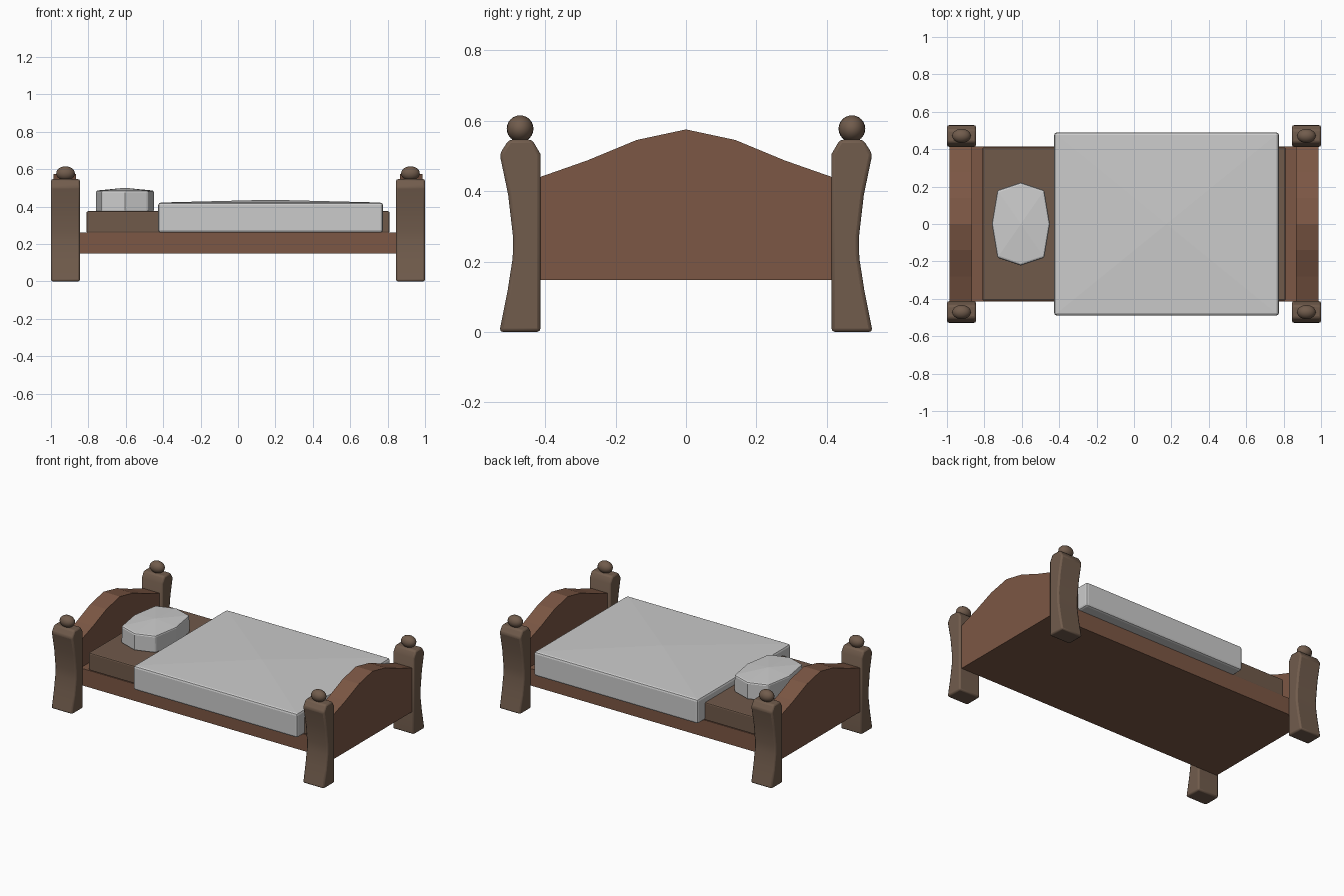
import bpy, bmesh

if "Cube" in bpy.data.objects:
    bpy.data.objects.remove(bpy.data.objects["Cube"])


def material(name, rgb):
    m = bpy.data.materials.new(name)
    m.diffuse_color = (*rgb, 1)
    m.use_nodes = True
    m.node_tree.nodes["Principled BSDF"].inputs["Base Color"].default_value = m.diffuse_color
    return m


WOOD = material("red_wood", (0.20, 0.095, 0.058))
POST = material("post_wood", (0.165, 0.107, 0.073))
SHEET = material("mattress_cloth", (0.16, 0.10, 0.068))


def prism(name, outline, axis, lo, hi, mat=None, bevel=0, mirror=None, peak=None):
    """Extrude a 2D outline along x or z; peak raises a centre point on the top."""
    def at(p, t):
        return (t, *p) if axis == 'x' else (*p, t)
    bm = bmesh.new()
    bottom = [bm.verts.new(at(p, lo)) for p in outline]
    top = [bm.verts.new(at(p, hi)) for p in outline]
    bm.faces.new(bottom)
    cap = bm.faces.new(top)
    n = len(outline)
    for i in range(n):
        j = (i + 1) % n
        bm.faces.new((bottom[i], bottom[j], top[j], top[i]))
    if peak:
        centre = bmesh.ops.poke(bm, faces=[cap])['verts'][0]
        centre.co.z = peak
    bmesh.ops.recalc_face_normals(bm, faces=bm.faces)
    mesh = bpy.data.meshes.new(name)
    bm.to_mesh(mesh)
    bm.free()
    ob = bpy.data.objects.new(name, mesh)
    bpy.context.collection.objects.link(ob)
    if mat:
        mesh.materials.append(mat)
    if bevel:
        b = ob.modifiers.new("soft_edges", 'BEVEL')
        b.width, b.segments = bevel, 2
        b.limit_method, b.angle_limit = 'ANGLE', 0.7
    if mirror:
        add_mirror(ob, mirror)
    return ob


def add_mirror(ob, axes):
    m = ob.modifiers.new("mirror", 'MIRROR')
    m.use_axis = axes
    m.use_clip = False
    m.use_mirror_merge = False


def rect(x0, x1, y):
    return [(x0, -y), (x1, -y), (x1, y), (x0, y)]


def smooth(ob, angle=0.6):
    bpy.ops.object.select_all(action='DESELECT')
    ob.select_set(True)
    bpy.context.view_layer.objects.active = ob
    bpy.ops.object.shade_smooth_by_angle(angle=angle)


# Four posts, concave on the outside and straight towards the boards
post_outline = [(0.413, 0), (0.53, 0), (0.506, 0.12), (0.492, 0.21),
                (0.491, 0.27), (0.505, 0.39), (0.529, 0.505), (0.503, 0.546),
                (0.437, 0.546), (0.413, 0.505)]
post = prism("corner_posts", post_outline, 'x', 0.845, 1.0, POST, 0.01,
             (True, True, False))
smooth(post)

# Ball finials
bpy.ops.mesh.primitive_uv_sphere_add(segments=20, ring_count=12, radius=1)
ball = bpy.context.object
ball.name = "post_finials"
for v in ball.data.vertices:
    v.co = (0.922 + v.co.x * 0.05, 0.471 + v.co.y * 0.038, 0.577 + v.co.z * 0.038)
ball.data.materials.append(POST)
add_mirror(ball, (True, True, False))
smooth(ball, 1.0)

# Arched end boards with a cap rail following the arch
half = [(0.414, 0.44), (0.28, 0.487), (0.14, 0.545)]
arch = half + [(0, 0.575)] + [(-y, z) for y, z in reversed(half)]
lower = [(y, z - 0.06) for y, z in arch]
ends = (True, False, False)
prism("end_boards", [(-0.414, 0.26), (0.414, 0.26)] + lower, 'x',
      0.866, 0.986, WOOD, mirror=ends)
prism("arched_cap_rails", arch + lower[::-1], 'x', 0.866, 0.986, WOOD, mirror=ends)

# Bed frame and mattress
prism("bed_frame", rect(-0.986, 0.986, 0.414), 'z', 0.148, 0.26, WOOD)
prism("mattress", rect(-0.81, 0.81, 0.41), 'z', 0.258, 0.375, SHEET, 0.008)

# Blanket with a slightly raised centre
prism("blanket", rect(-0.427, 0.775, 0.489), 'z', 0.26, 0.421,
      bevel=0.014, peak=0.436)

# Eight-sided pillow
pillow_outline = [(0.155, 0), (0.125, 0.18), (0, 0.222), (-0.125, 0.18),
                  (-0.155, 0), (-0.125, -0.18), (0, -0.222), (0.125, -0.18)]
prism("pillow", [(x - 0.605, y) for x, y in pillow_outline], 'z', 0.37, 0.485,
      bevel=0.01, peak=0.5)
